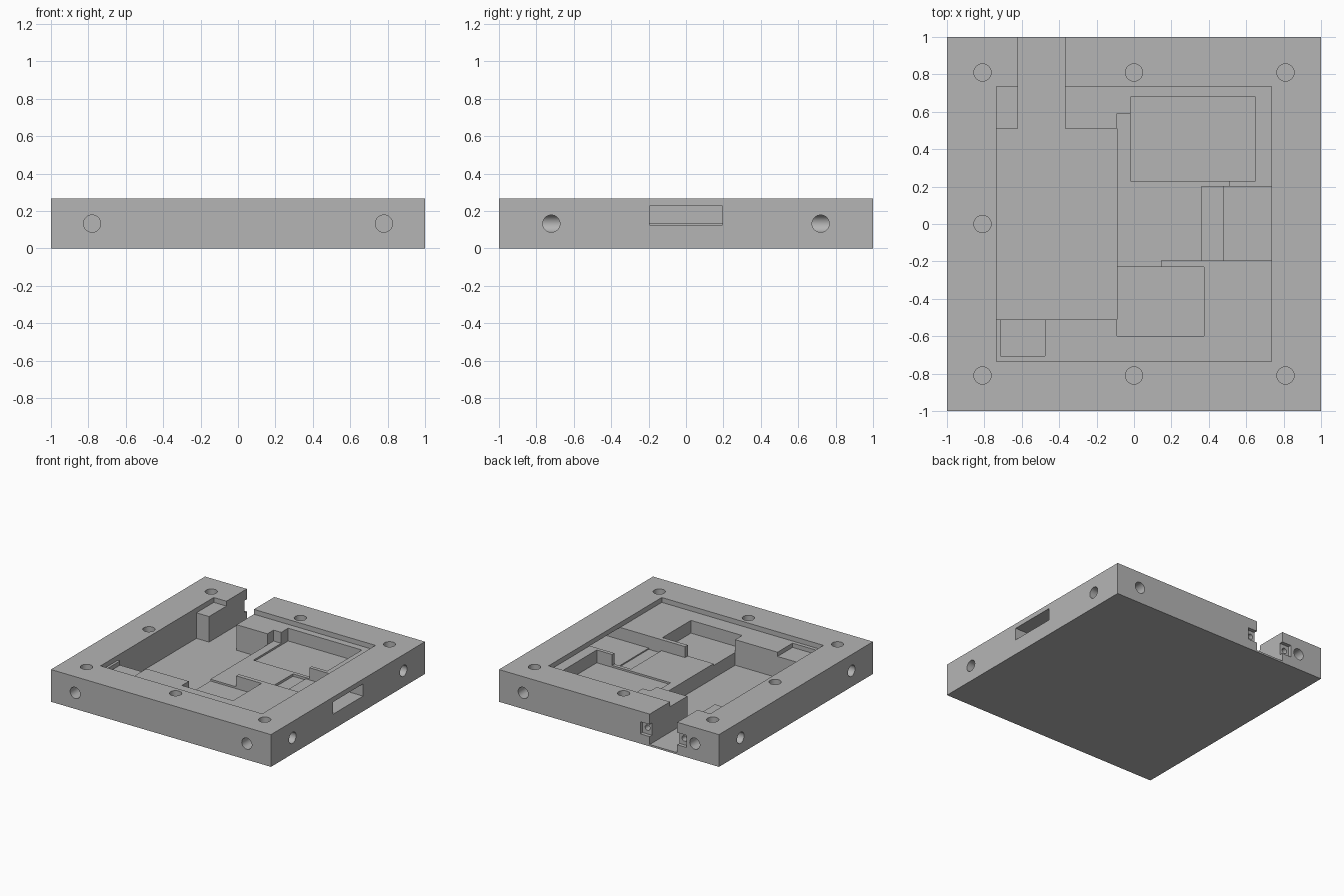
import bpy
import math
from mathutils import Matrix

if "Cube" in bpy.data.objects:
    bpy.data.objects.remove(bpy.data.objects["Cube"], do_unlink=True)

HEIGHT = 0.265
LEDGE = 0.225      # floor of the lid recess
SHELF = 0.135      # raised floor on the right
DEEP = 0.015       # floor of the deep bay
MID = 0.132        # height of the side holes
OVER = 0.3         # above the top face

grey = bpy.data.materials.new("plain_grey")
grey.use_nodes = True
grey.diffuse_color = (0.46, 0.46, 0.46, 1)
grey.node_tree.nodes["Principled BSDF"].inputs["Base Color"].default_value = (0.46, 0.46, 0.46, 1)


def box(name, x0, x1, y0, y1, z0, z1):
    """Axis-aligned box given by its limits."""
    bpy.ops.mesh.primitive_cube_add(size=1)
    ob = bpy.context.object
    ob.name = name
    ob.data.transform(Matrix.Translation(((x0 + x1) / 2, (y0 + y1) / 2, (z0 + z1) / 2))
                      @ Matrix.Diagonal((x1 - x0, y1 - y0, z1 - z0, 1)))
    return ob


def rod(name, centre, axis, radius, length):
    """Round cutter centred on a point, along x, y or z."""
    turn = {"x": (0, math.pi / 2, 0), "y": (math.pi / 2, 0, 0), "z": (0, 0, 0)}[axis]
    bpy.ops.mesh.primitive_cylinder_add(vertices=32, radius=radius, depth=length,
                                        location=centre, rotation=turn)
    ob = bpy.context.object
    ob.name = name
    return ob


body = box("tray_body", -1, 1, -1, 1, 0, HEIGHT)
body.data.materials.append(grey)

cutters = [
    # lid recess, deep bay and the channel out of the back
    box("lid_recess", -0.735, 0.735, -0.735, 0.735, LEDGE, OVER),
    box("deep_bay", -0.735, -0.09, -0.51, 0.51, DEEP, OVER),
    box("back_channel", -0.62, -0.37, 0.4, 1.1, DEEP, OVER),
    # raised shelf and its side strips
    box("shelf", -0.1, 0.37, -0.195, 0.2, SHELF, OVER),
    box("shelf_back_strip", -0.09, 0, 0.1, 0.59, SHELF, OVER),
    box("shelf_back_gap", -0.05, 0.51, 0.1, 0.25, SHELF, OVER),
    box("shelf_front_gap", -0.09, 0.145, -0.25, -0.1, SHELF, OVER),
    # component pockets
    box("back_pocket", -0.02, 0.65, 0.23, 0.68, 0.12, OVER),
    box("front_pocket", -0.09, 0.375, -0.6, -0.23, 0.12, OVER),
    box("corner_pocket", -0.715, -0.475, -0.705, -0.5, 0.19, OVER),
    # opening through the side wall, with a groove at its inner end
    box("side_bay", 0.46, 0.735, -0.195, 0.2, 0.125, OVER),
    box("side_slot", 0.6, 1.1, -0.195, 0.195, 0.125, LEDGE),
    box("side_groove", 0.36, 0.475, -0.195, 0.2, 0.115, OVER),
    # square seats beside the channel
    box("seat_left", -0.4, -0.285, 0.97, 1.1, 0.08, 0.18),
    box("seat_right", -0.705, -0.6, 0.97, 1.1, 0.08, 0.18),
]
for x in (-0.33, -0.665):
    cutters.append(rod("seat_hole", (x, 0.97, MID), "y", 0.022, 0.16))

# screw holes in the top rim
for x in (-0.81, 0, 0.81):
    for y in (-0.81, 0, 0.81):
        if y != 0 or x < 0:
            cutters.append(rod("top_hole", (x, y, HEIGHT), "z", 0.046, 0.16))

# round holes in the four sides
for sx in (-1, 1):
    for sy in (-1, 1):
        cutters.append(rod("end_hole", (sx * 0.78, sy, MID), "y", 0.046, 0.68))
        cutters.append(rod("side_hole", (sx, sy * 0.72, MID), "x", 0.046, 0.43))

for c in cutters:
    c.hide_render = True
    mod = body.modifiers.new(c.name, "BOOLEAN")
    mod.operation = "DIFFERENCE"
    mod.solver = "EXACT"
    mod.object = c

# bake the cuts and drop the cutters
bpy.context.view_layer.update()
graph = bpy.context.evaluated_depsgraph_get()
result = bpy.data.meshes.new_from_object(body.evaluated_get(graph))
body.modifiers.clear()
body.data = result
for c in cutters:
    bpy.data.objects.remove(c, do_unlink=True)
result.materials.clear()
result.materials.append(grey)
result.polygons.foreach_set("material_index", [0] * len(result.polygons))

bpy.ops.object.select_all(action="DESELECT")
body.select_set(True)
bpy.context.view_layer.objects.active = body
bpy.ops.object.shade_smooth_by_angle(angle=math.radians(30))
